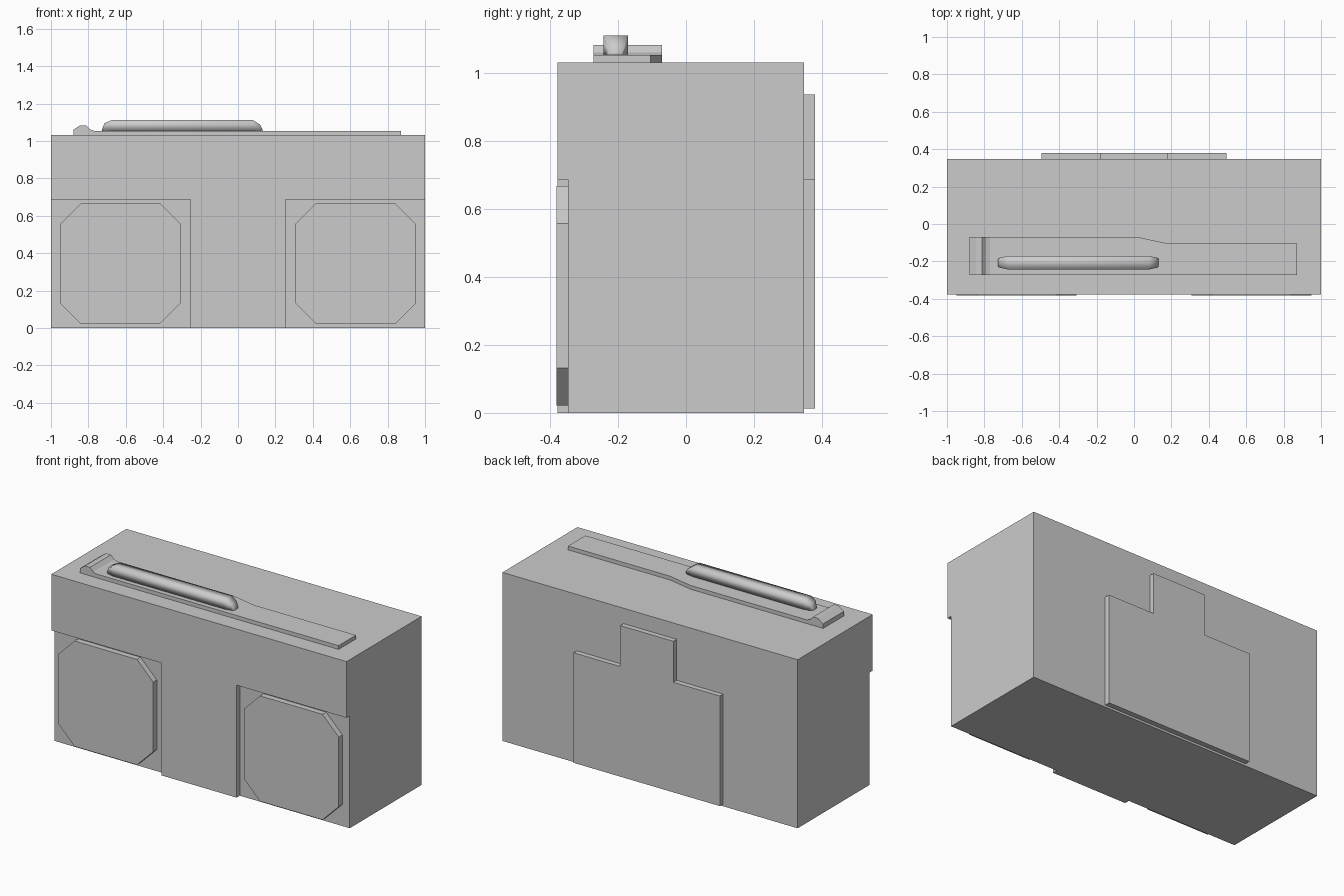
import bpy, bmesh
from mathutils import Vector

cube = bpy.data.objects.get("Cube")
if cube:
    bpy.data.objects.remove(cube, do_unlink=True)

GREY = (0.6, 0.6, 0.6, 1)
grey = bpy.data.materials.new("plain_grey")
grey.use_nodes = True
grey.diffuse_color = GREY
grey.node_tree.nodes["Principled BSDF"].inputs["Base Color"].default_value = GREY


def finish(name, bm, smooth=False):
    bmesh.ops.recalc_face_normals(bm, faces=bm.faces)
    for f in bm.faces:
        f.smooth = smooth
    mesh = bpy.data.meshes.new(name)
    bm.to_mesh(mesh)
    bm.free()
    mesh.materials.append(grey)
    obj = bpy.data.objects.new(name, mesh)
    bpy.context.collection.objects.link(obj)
    return obj


def prism(name, outline, axis, start, end):
    """Extrude a flat outline along y (outline in x, z) or z (outline in x, y)."""
    bm = bmesh.new()
    place = (lambda a, b: (a, start, b)) if axis == "y" else (lambda a, b: (a, b, start))
    face = bm.faces.new([bm.verts.new(place(a, b)) for a, b in outline])
    step = Vector((0, end - start, 0) if axis == "y" else (0, 0, end - start))
    new = bmesh.ops.extrude_face_region(bm, geom=[face])["geom"]
    bmesh.ops.translate(bm, vec=step, verts=[g for g in new if isinstance(g, bmesh.types.BMVert)])
    return finish(name, bm)


# Cabinet: full block behind, T-shaped front panel leaving two open corner bays
FRONT, BAY, BACK, TOP = -0.378, -0.347, 0.348, 1.032
prism("cabinet", [(-1, 0), (1, 0), (1, TOP), (-1, TOP)], "y", BAY, BACK)
prism("front_panel", [(-0.255, 0), (0.255, 0), (0.255, 0.688), (1, 0.688),
                      (1, TOP), (-1, TOP), (-1, 0.688), (-0.255, 0.688)], "y", FRONT, BAY)

# Octagonal speaker covers in the bays
LOW, HIGH, INNER, OUTER, CUT = 0.022, 0.668, 0.307, 0.95, 0.11
for side, sign in (("right", -1), ("left", 1)):
    octagon = [(INNER + CUT, LOW), (OUTER - CUT, LOW), (OUTER, LOW + CUT), (OUTER, HIGH - CUT),
               (OUTER - CUT, HIGH), (INNER + CUT, HIGH), (INNER, HIGH - CUT), (INNER, LOW + CUT)]
    prism(side + "_speaker_cover", [(sign * x, z) for x, z in octagon], "y", -0.382, BAY)

# Stepped plate on the back
prism("back_plate", [(-0.495, 0.013), (0.495, 0.013), (0.495, 0.687), (0.18, 0.687),
                     (0.18, 0.938), (-0.18, 0.938), (-0.18, 0.687), (-0.495, 0.687)], "y", BACK, 0.38)

# Top strip with a raised end stop
STRIP = 1.055
prism("top_strip", [(-0.88, -0.272), (0.872, -0.272), (0.872, -0.104), (0.18, -0.104),
                    (0.02, -0.07), (-0.88, -0.07)], "z", TOP, STRIP)
prism("strip_end_stop", [(-0.88, STRIP), (-0.77, STRIP), (-0.79, 1.062), (-0.812, 1.084),
                         (-0.845, 1.084), (-0.88, 1.06)], "y", -0.272, -0.07)

# Carry handle: rectangular sections lofted along x with tapered ends
MID = -0.207
bm = bmesh.new()
rings = []
for x, z, w in ((-0.727, 1.06, 0.02), (-0.715, 1.095, 0.027), (-0.675, 1.112, 0.036),
                (0.08, 1.112, 0.036), (0.118, 1.088, 0.028), (0.132, 1.06, 0.02)):
    rings.append([bm.verts.new(p) for p in ((x, MID - w, STRIP), (x, MID - w, z),
                                            (x, MID + w, z), (x, MID + w, STRIP))])
for a, b in zip(rings, rings[1:]):
    for i in range(4):
        j = (i + 1) % 4
        bm.faces.new((a[i], a[j], b[j], b[i]))
bm.faces.new(rings[0])
bm.faces.new(rings[-1])
finish("carry_handle", bm, smooth=True)
